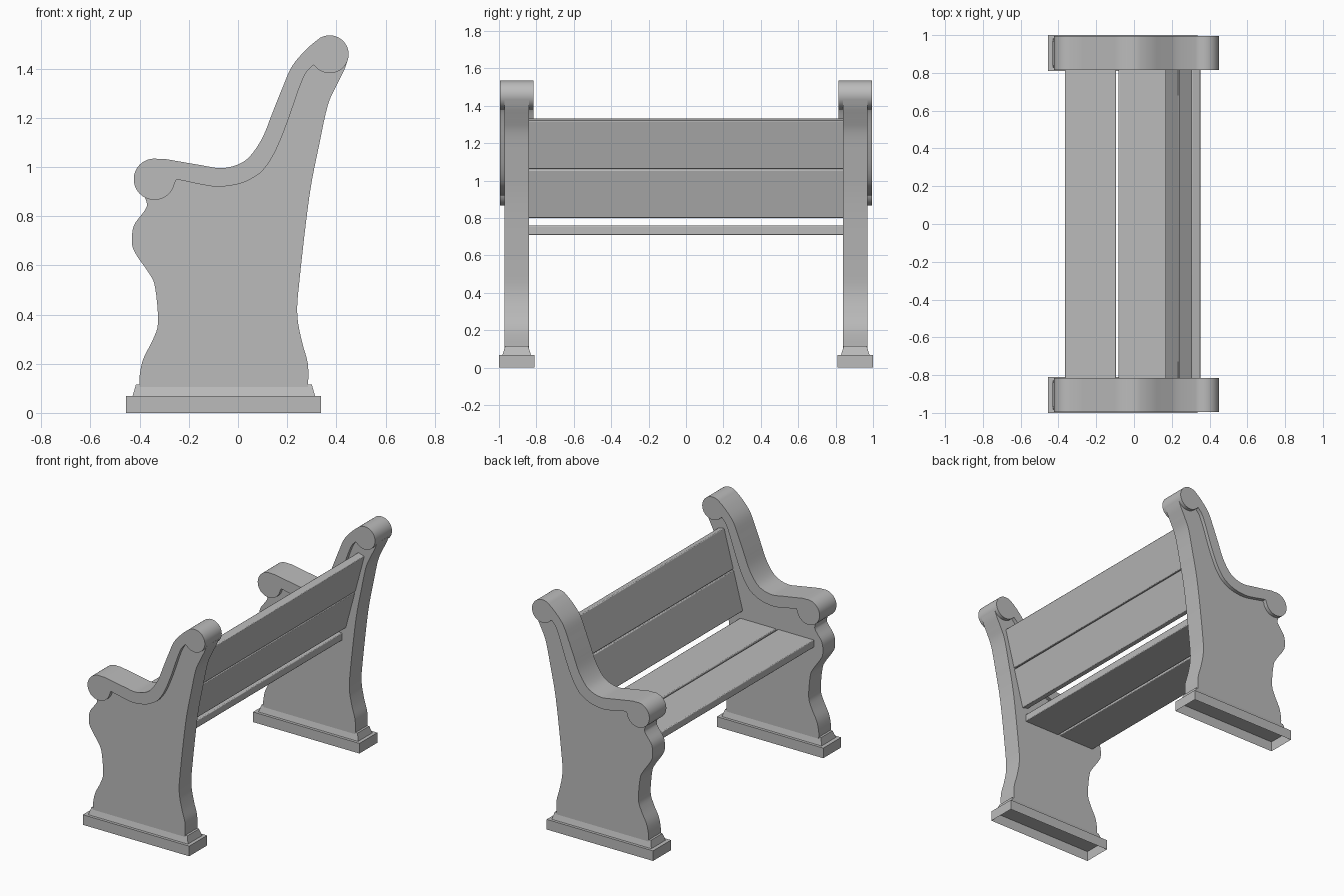
import bpy
import bmesh
import math
from mathutils import Matrix, Vector

default_cube = bpy.data.objects.get("Cube")
if default_cube:
    bpy.data.objects.remove(default_cube, do_unlink=True)

# One cast grey for the whole bench
GREY = (0.5, 0.5, 0.5, 1.0)
grey = bpy.data.materials.new("bench grey")
grey.use_nodes = True
grey.diffuse_color = GREY
grey.node_tree.nodes["Principled BSDF"].inputs["Base Color"].default_value = GREY


def finish(bm, name, recalculate=True):
    """Turn a bmesh into a smooth shaded object with sharp edges kept."""
    if recalculate:
        bmesh.ops.recalc_face_normals(bm, faces=bm.faces)
    mesh = bpy.data.meshes.new(name)
    bm.to_mesh(mesh)
    bm.free()
    mesh.materials.append(grey)
    for polygon in mesh.polygons:
        polygon.use_smooth = True
    mesh.set_sharp_from_angle(angle=math.radians(32))
    obj = bpy.data.objects.new(name, mesh)
    bpy.context.collection.objects.link(obj)
    return obj


def prism(name, outline, y_start, y_end):
    """Extrude an outline in the xz plane along y."""
    bm = bmesh.new()
    face = bm.faces.new([bm.verts.new((x, y_start, z)) for x, z in outline])
    extruded = bmesh.ops.extrude_face_region(bm, geom=[face])["geom"]
    moved = [item for item in extruded if isinstance(item, bmesh.types.BMVert)]
    bmesh.ops.translate(bm, verts=moved, vec=(0, y_end - y_start, 0))
    return finish(bm, name)


def block(name, low, high, inset=0.0, open_bottom=False):
    """Box between two corners, optionally tapered or hollow underneath."""
    low, high = Vector(low), Vector(high)
    size, centre = high - low, (low + high) / 2
    bm = bmesh.new()
    bmesh.ops.create_cube(bm, size=1)
    for vert in bm.verts:
        taper = inset if vert.co.z > 0 else 0
        for axis in range(3):
            side = vert.co[axis] * 2
            shrink = taper if axis < 2 else 0
            vert.co[axis] = centre[axis] + side * (size[axis] / 2 - shrink)
    if open_bottom:
        bottom = [f for f in bm.faces if f.normal.z < -0.9]
        bmesh.ops.delete(bm, geom=bottom, context='FACES_ONLY')
    return finish(bm, name, recalculate=not open_bottom)


def arc(centre, radius, start, end, steps=28):
    """Points on an arc, angles in degrees."""
    points = []
    for i in range(steps + 1):
        a = math.radians(start + (end - start) * i / steps)
        points.append((centre[0] + radius * math.cos(a), centre[1] + radius * math.sin(a)))
    return points


def spline(points, steps=4):
    """Smooth curve through the points (Catmull-Rom)."""
    pts = [Vector(p) for p in points]
    pts = [pts[0]] + pts + [pts[-1]]
    curve = []
    for a, b, c, d in zip(pts, pts[1:], pts[2:], pts[3:]):
        for i in range(steps):
            t = i / steps
            p = b * 2 + (c - a) * t + (a * 2 - b * 5 + c * 4 - d) * t ** 2
            p += (b * 3 - a - c * 3 + d) * t ** 3
            curve.append(tuple(p / 2))
    return curve + [tuple(points[-1])]


# Arm and back rail: two scroll ends joined by a sweeping band
ARM_SCROLL, ARM_RADIUS = (-0.34, 0.95), 0.084
TOP_SCROLL, TOP_RADIUS = (0.373, 1.458), 0.077
lower_edge = spline([(-0.25, 0.95), (-0.13, 0.925), (-0.07, 0.92), (0, 0.93), (0.05, 0.95),
                     (0.1, 0.985), (0.15, 1.06), (0.2, 1.18), (0.245, 1.31),
                     (0.275, 1.38), (0.305, 1.414)])
upper_edge = spline([(0.335, 1.526), (0.28, 1.48), (0.22, 1.41), (0.18, 1.32), (0.14, 1.22),
                     (0.1, 1.12), (0.05, 1.045), (0, 1.01), (-0.07, 0.995),
                     (-0.15, 1.007), (-0.3, 1.033)])
rail_outline = (arc(ARM_SCROLL, ARM_RADIUS, 80, 350) + lower_edge
                + arc(TOP_SCROLL, TOP_RADIUS, 218, 470) + upper_edge)

# End panel: wavy front edge, long curved back edge, top hidden in the rail
back_edge = spline([(0.285, 0.11), (0.284, 0.2), (0.26, 0.29), (0.241, 0.4), (0.25, 0.54),
                    (0.29, 0.88), (0.33, 1.09), (0.365, 1.25), (0.4, 1.33),
                    (0.43, 1.39), (0.445, 1.43)])
front_edge = spline([(-0.38, 0.88), (-0.37, 0.845), (-0.385, 0.815), (-0.424, 0.76),
                     (-0.431, 0.69), (-0.415, 0.645), (-0.36, 0.565), (-0.337, 0.51),
                     (-0.325, 0.37), (-0.345, 0.3), (-0.385, 0.22), (-0.4, 0.15),
                     (-0.4, 0.11)])
hidden_top = [(x - 0.01, z + 0.025) for x, z in reversed(lower_edge)]
foot = [(-0.4, 0.06), (0.285, 0.06)]
panel_outline = back_edge + [TOP_SCROLL] + hidden_top + [ARM_SCROLL] + front_edge + foot

for side, label in ((-1, "near"), (1, "far")):
    prism(label + "_end_panel", panel_outline, side * 0.84, side * 0.97)
    prism(label + "_scroll_rail", rail_outline, side * 0.815, side * 0.995)
    inner, outer = sorted((side * 0.828, side * 0.982))
    block(label + "_panel_flare", (-0.43, inner, 0.064), (0.315, outer, 0.115), inset=0.03 / 2)
    inner, outer = sorted((side * 0.81, side * 1.0))
    block(label + "_plinth", (-0.455, inner, 0), (0.337, outer, 0.068), open_bottom=True)


def plank(name, origin, angle, width):
    """Board along y, starting at origin and running along the given slope."""
    board = block(name, (0, -0.85, -0.05), (width, 0.85, 0))
    slope = Matrix.Rotation(-math.radians(angle), 4, 'Y')
    board.data.transform(Matrix.Translation((origin[0], 0, origin[1])) @ slope)
    bevel = board.modifiers.new("soft edges", 'BEVEL')
    bevel.width = 0.005
    bevel.segments = 2


# Seat boards lie flat, back boards lean
for label, start in (("front", -0.365), ("rear", -0.082)):
    plank(label + "_seat_plank", (start, 0.76), 0, 0.27)

LEAN = 75
for label, offset in (("lower", 0), ("upper", 0.273)):
    a = math.radians(LEAN)
    plank(label + "_back_plank", (0.165 + offset * math.cos(a), 0.812 + offset * math.sin(a)),
          LEAN, 0.267)
